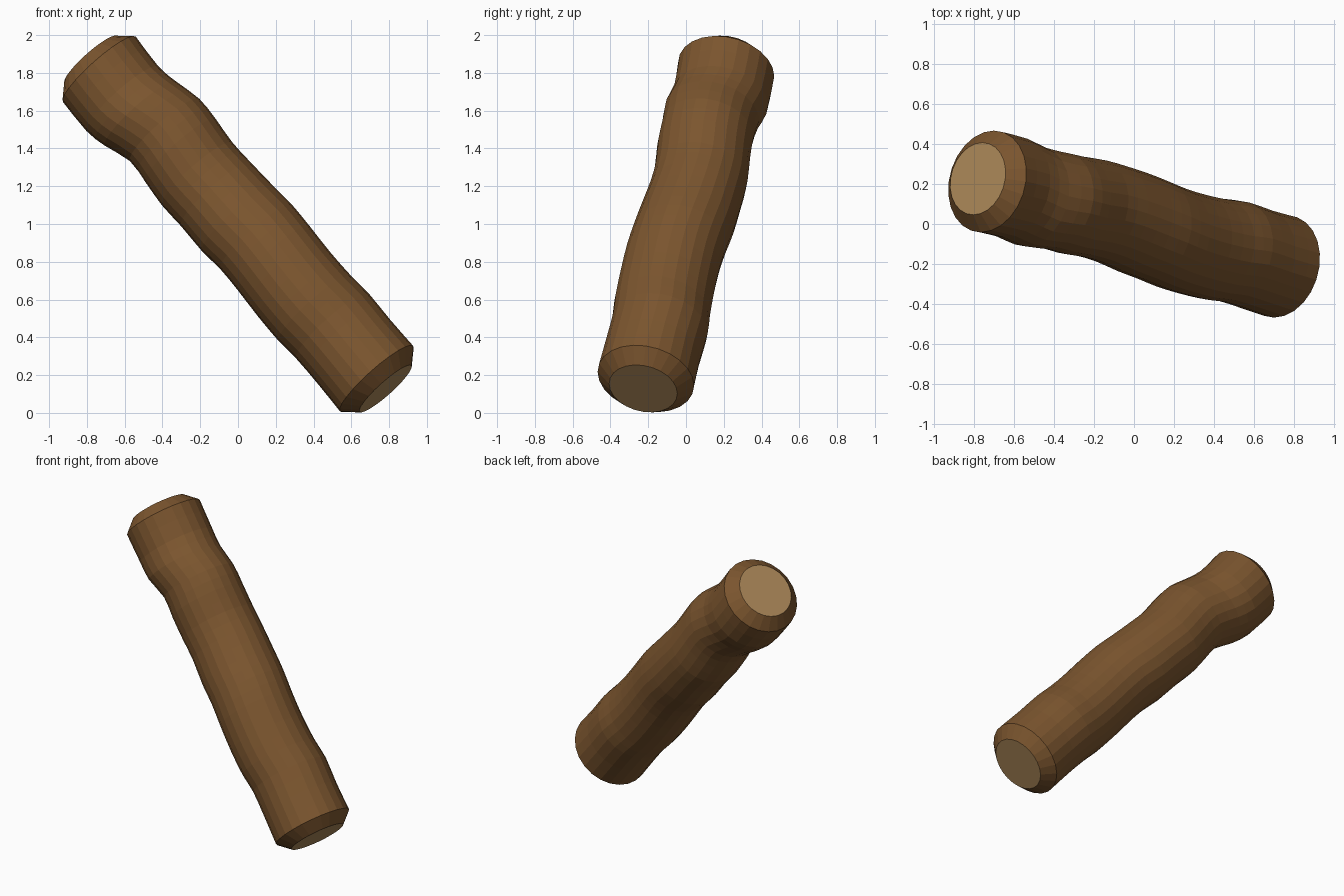
import bpy, bmesh
from math import sin, cos, pi
from mathutils import Vector

if "Cube" in bpy.data.objects:
    bpy.data.objects.remove(bpy.data.objects["Cube"])

SIDES = 24
AXIS = Vector((-0.655, 0.19, 0.731)).normalized()
V = Vector((0.745, 0, 0.667))
V = (V - AXIS * V.dot(AXIS)).normalized()
B = AXIS.cross(V)
if B.y < 0:
    B = -B

# Gnarled centre line: distance along axis, two sideways offsets, radius
KEYS = [(-1.12, 0, 0, .26), (-.93, .006, .0, .256), (-.75, .012, .004, .258),
        (-.62, .005, -.009, .258), (-.45, .008, -.017, .256), (-.27, .02, -.018, .255),
        (-.12, .026, -.008, .255), (.02, .018, .003, .256), (.2, .018, .014, .25),
        (.35, .016, .014, .25), (.5, .033, -.001, .25), (.64, .043, -.006, .247),
        (.79, .006, -.012, .254), (.92, -.013, .008, .256), (1.12, 0, 0, .259)]


def smooth_keys(keys):
    """Catmull-Rom midpoints between the keys."""
    k = [Vector(p) for p in keys]
    out = []
    for i in range(len(k) - 1):
        a, b, c, d = k[max(i - 1, 0)], k[i], k[i + 1], k[min(i + 2, len(k) - 1)]
        out += [b, (9 * (b + c) - a - d) / 16]
    return out + [k[-1]]


def material(name, color):
    m = bpy.data.materials.new(name)
    m.diffuse_color = color
    m.use_nodes = True
    m.node_tree.nodes["Principled BSDF"].inputs["Base Color"].default_value = m.diffuse_color
    return m


# Chamfered cut ends close off the bark sweep
rings = [Vector((-1.192, 0, 0, .184))] + smooth_keys(KEYS) + [Vector((1.192, 0, 0, .184))]
bm = bmesh.new()
loops = []
for t, v, b, r in rings:
    centre = Vector((0, 0, 1)) + AXIS * t + V * v + B * b
    loops.append([bm.verts.new(centre + r * (V * cos(2 * pi * i / SIDES) + B * sin(2 * pi * i / SIDES)))
                  for i in range(SIDES)])
for lo, hi in zip(loops, loops[1:]):
    for i in range(SIDES):
        j = (i + 1) % SIDES
        bm.faces.new((lo[i], lo[j], hi[j], hi[i]))
for loop in (loops[0], loops[-1]):
    bm.faces.new(loop).material_index = 1
bmesh.ops.recalc_face_normals(bm, faces=bm.faces)

mesh = bpy.data.meshes.new("log")
bm.to_mesh(mesh)
bm.free()
mesh.materials.append(material("bark", (0.2, 0.092, 0.028, 1)))
mesh.materials.append(material("cut_wood", (0.42, 0.25, 0.1, 1)))
bpy.context.collection.objects.link(bpy.data.objects.new("log", mesh))
